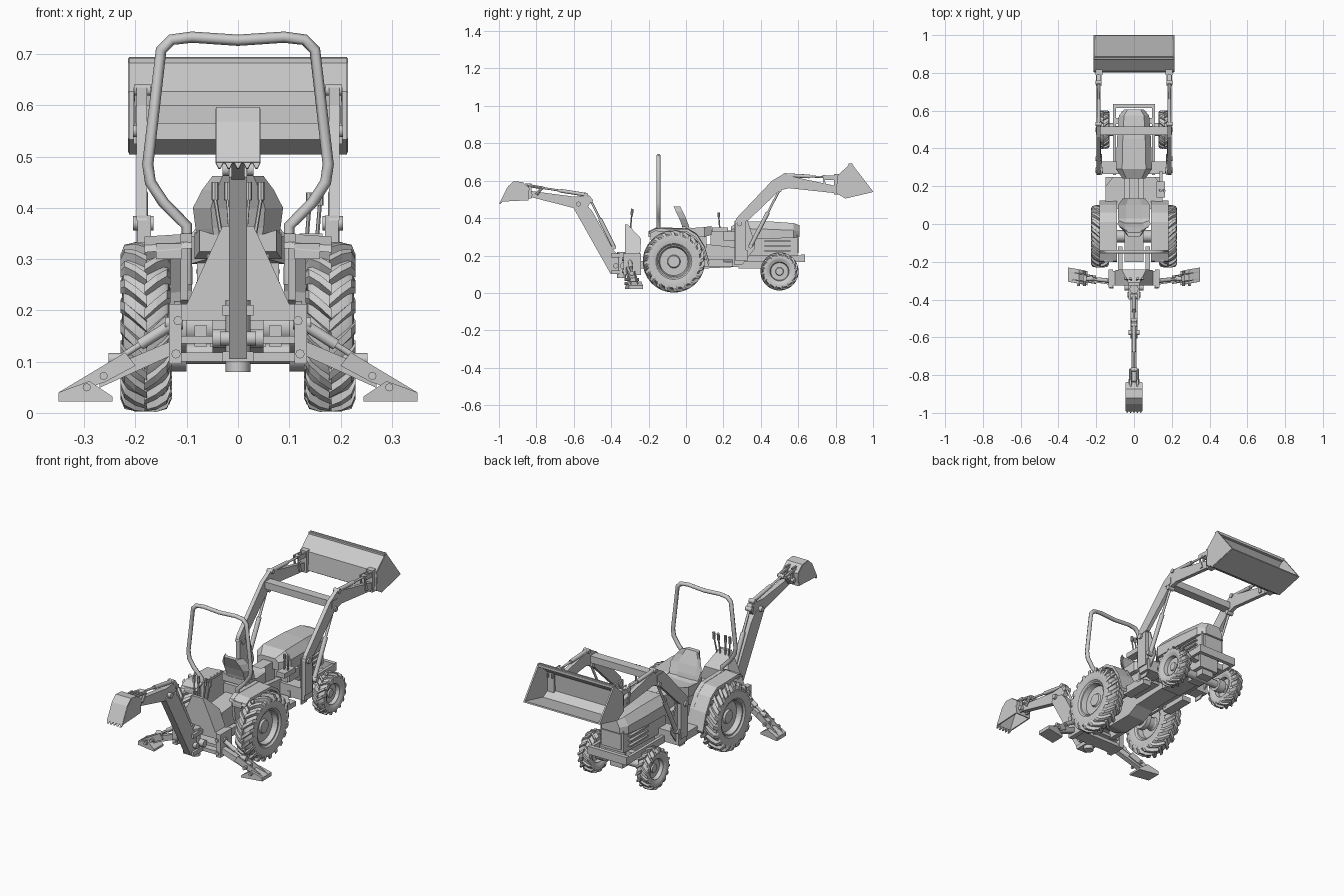
import bpy, bmesh, math
from mathutils import Vector

if "Cube" in bpy.data.objects:
    bpy.data.objects.remove(bpy.data.objects["Cube"])


def make(name, verts, faces, mirror=False, smooth=False):
    me = bpy.data.meshes.new(name)
    me.from_pydata([tuple(v) for v in verts], [], faces)
    bm = bmesh.new()
    bm.from_mesh(me)
    bmesh.ops.remove_doubles(bm, verts=bm.verts, dist=1e-5)
    bmesh.ops.recalc_face_normals(bm, faces=bm.faces)
    bm.to_mesh(me)
    bm.free()
    ob = bpy.data.objects.new(name, me)
    bpy.context.collection.objects.link(ob)
    if mirror:
        ob.modifiers.new("mirror", "MIRROR").use_mirror_merge = False
    if smooth:
        bpy.ops.object.select_all(action='DESELECT')
        ob.select_set(True)
        bpy.context.view_layer.objects.active = ob
        bpy.ops.object.shade_smooth_by_angle(angle=math.radians(35))
    return ob


def loft_data(rings, start=0):
    n = len(rings[0])
    faces = [[start + i * n + j, start + i * n + (j + 1) % n, start + (i + 1) * n + (j + 1) % n,
              start + (i + 1) * n + j] for i in range(len(rings) - 1) for j in range(n)]
    end = start + (len(rings) - 1) * n
    faces += [[start + j for j in range(n)], [end + j for j in range(n)]]
    return [p for r in rings for p in r], faces


def loft(name, rings, **k):
    return make(name, *loft_data(rings), **k)


def prism(name, prof, a, b, axis='x', **k):
    f = (lambda t, p: (t, p[0], p[1])) if axis == 'x' else (lambda t, p: (p[0], t, p[1]))
    return loft(name, [[f(t, p) for p in prof] for t in (a, b)], **k)


def box(name, x, y, z, **k):
    return prism(name, [(y[0], z[0]), (y[1], z[0]), (y[1], z[1]), (y[0], z[1])], x[0], x[1], **k)


def rod(name, p, q, r, n=12, r2=None, **k):
    p, q = Vector(p), Vector(q)
    rot = (q - p).to_track_quat('Z', 'Y')
    ring = lambda c, s: [c + rot @ Vector((s * math.cos(2 * math.pi * i / n), s * math.sin(2 * math.pi * i / n), 0))
                         for i in range(n)]
    return loft(name, [ring(p, r), ring(q, r2 or r)], smooth=n > 6, **k)


def ram(name, p, q, r, **k):
    # hydraulic cylinder: fat barrel, thin rod and cross pins
    m = Vector(p).lerp(Vector(q), 0.6)
    rod(name + "_barrel", p, m, r, **k)
    rod(name + "_rod", m, q, r * 0.55, **k)
    for i, c in enumerate((Vector(p), Vector(q))):
        d = Vector((r * 1.6, 0, 0))
        rod(f"{name}_pin_{i}", c - d, c + d, r * 1.1, **k)


def wheel(name, x, y, z, R, rim, h, lugs):
    # tyre carcass with dished rim, turned around the x axis
    c = R * 0.91
    half = [(.35, 0), (.35, rim * .35), (.15, rim * .4), (.15, rim * .85), (.7, rim * .93), (.72, rim),
            (.9, rim + .008), (1, rim * .5 + c * .5), (.95, c * .93), (.75, c * .98)]
    prof = half + [(0, c)] + [(-a, r) for a, r in half[::-1]]
    n = 32
    verts = [(x + a * h, y + r * math.cos(2 * math.pi * i / n), z + r * math.sin(2 * math.pi * i / n))
             for i in range(n) for a, r in prof]
    m = len(prof)
    faces = [[i * m + j, i * m + j + 1, (i + 1) % n * m + j + 1, (i + 1) % n * m + j]
             for i in range(n) for j in range(m - 1)]
    make(name + "_tyre_and_rim", verts, faces, mirror=True, smooth=True)
    # chevron lugs, staggered left and right
    verts, faces = [], []
    stations = [(-.05, 0, 1, .86), (.45, .13, 1, .86), (.9, .25, .965, .85), (1.06, .3, .86, .78)]
    for i in range(lugs):
        for s in (1, -1):
            base = 2 * math.pi * (i + (.5 if s < 0 else 0)) / lugs
            rings = []
            for u, da, ro, ri in stations:
                rings.append([(x + s * u * h, y + R * r * math.cos(base - da + w), z + R * r * math.sin(base - da + w))
                              for r, w in ((ri, -.09), (ro, -.055), (ro, .055), (ri, .09))])
            v, f = loft_data(rings, len(verts))
            verts += v
            faces += f
    make(name + "_lugs", verts, faces, mirror=True)


M = dict(mirror=True)
# Wheels and axles
wheel("rear_wheel", .18, -.065, .168, .166, .088, .046, 20)
wheel("front_wheel", .163, .5, .115, .102, .055, .032, 16)
rod("rear_axle", (-.17, -.065, .168), (.17, -.065, .168), .032)
rod("rear_axle_flange", (.1, -.065, .168), (.125, -.065, .168), .05, **M)
rod("front_axle", (-.15, .5, .115), (.15, .5, .115), .02)
rod("front_axle_hub", (.1, .5, .115), (.14, .5, .115), .034, **M)

# Chassis
prism("transmission", [(-.2, .13), (-.12, .1), (.02, .1), (.08, .13), (.3, .14), (.3, .24), (.02, .27), (-.2, .25)], -.05, .05)
box("engine_block", (-.055, .055), (.28, .57), (.13, .25))
box("front_axle_support", (-.035, .035), (.45, .56), (.1, .16))
box("frame_rail", (.095, .11), (.26, .635), (.165, .2), **M)
box("front_bumper", (-.11, .11), (.615, .635), (.165, .205))
box("rail_bracket", (.05, .1), (.53, .56), (.165, .195), **M)

# Hood: narrow lower panels and a faceted upper cover
loft("engine_side_panels", [[(-w, y, .2), (w, y, .2), (w, y, .31), (-w, y, .31)] for y, w in ((.28, .08), (.595, .065))])
hood = [(.24, .06, .3, .34, .355), (.29, .095, .29, .345, .383), (.45, .09, .29, .34, .382), (.575, .08, .295, .335, .373),
        (.607, .05, .3, .33, .362)]
loft("hood", [[(-w, y, a), (w, y, a), (w, y, b), (w * .66, y, c), (-w * .66, y, c), (-w, y, b)] for y, w, a, b, c in hood])
box("grille", (-.055, .055), (.59, .603), (.215, .295))
for i in range(3):
    box(f"side_vent_{i}", (.06, .082), (.42, .56), (.222 + i * .025, .23 + i * .025), **M)

# Operator platform
prism("floor_plate", [(-.15, .08), (.15, .08), (.15, .2), (.11, .25), (-.11, .25), (-.15, .2)], 0, .015, axis='y')
floor = bpy.data.objects["floor_plate"]
for v in floor.data.vertices:
    v.co = (v.co.x, v.co.z, .165 + v.co.y)
box("step", (.1, .15), (.1, .25), (.14, .166), **M)
box("control_column", (-.027, .027), (.13, .26), (.2, .335))
box("lever_box", (.12, .165), (.14, .225), (.325, .35))
box("lever_box_stand", (.135, .15), (.2, .28), (.28, .328))
for x in (.135, .155):
    rod("loader_lever", (x, .18, .35), (x + .005, .175, .41), .004, 6)
    rod("loader_lever_grip", (x + .005, .175, .405), (x + .005, .175, .43), .007, 8)

# Seat
pan = [(-.02, .075, .315, .345), (.03, .085, .3, .335), (.1, .085, .3, .34), (.135, .06, .31, .345)]
loft("seat_pan", [[(-w, y, a), (w, y, a), (w, y, b + .012), (w * .5, y, b), (-w * .5, y, b), (-w, y, b + .012)]
                  for y, w, a, b in pan])
back = [(.32, .07, .0), (.36, .083, -.01), (.4, .088, -.025), (.435, .07, -.042), (.462, .05, -.055)]
loft("seat_back", [[(-w, y + .025, z), (-w * .6, y - .012, z), (w * .6, y - .012, z), (w, y + .025, z),
                    (w * .6, y + .01, z), (-w * .6, y + .01, z)] for z, w, y in back])
box("seat_base", (-.06, .06), (-.03, .11), (.24, .31))

# Fenders: curved top strip and inner wall
fen = [(-.195, .333), (-.16, .35), (.01, .347), (.06, .315), (.1, .25), (.125, .165)]
loft("fender_top", [[(.09, y, z), (.182, y, z - .006), (.182, y - .006, z - .02), (.09, y - .006, z - .012)] for y, z in fen], **M)
prism("fender_wall", [(-.18, .22)] + fen + [(0, .165)], .098, .112, **M)
box("tail_lamp", (.11, .16), (-.2, -.19), (.3, .33), **M)

# Roll bar
half = [(.09, .733), (.13, .728), (.15, .708), (.176, .485), (.171, .45), (.145, .41), (.1, .365), (.1, .25)]
cu = bpy.data.curves.new("roll_bar", 'CURVE')
cu.dimensions = '3D'
cu.bevel_depth, cu.bevel_resolution = .011, 1
pts = [(-x, z) for x, z in half[::-1]] + [(0, .727)] + half
sp = cu.splines.new('POLY')
sp.points.add(len(pts) - 1)
for p, (x, z) in zip(sp.points, pts):
    p.co = (x, -.147, z, 1)
bar = bpy.data.objects.new("roll_bar", cu)
bpy.context.collection.objects.link(bar)
bpy.ops.object.select_all(action='DESELECT')
bar.select_set(True)
bpy.context.view_layer.objects.active = bar
bpy.ops.object.convert(target='MESH')

# Front loader: posts, arms, cylinders
prism("loader_post", [(.26, .15), (.3, .15), (.37, .24), (.37, .26), (.33, .385), (.26, .385)], .17, .176, **M)
box("loader_post_core", (.176, .196), (.262, .32), (.2, .385), **M)
box("loader_mount", (.05, .19), (.265, .33), (.17, .23), **M)
rod("loader_arm_pivot", (.165, .285, .37), (.205, .285, .37), .014, **M)
prism("loader_arm", [(.26, .375), (.27, .4), (.46, .6), (.52, .635), (.57, .622), (.81, .57), (.81, .532), (.55, .56),
                     (.5, .548), (.33, .385)], .178, .198, **M)
box("loader_cross_beam", (-.2, .2), (.47, .515), (.565, .6))
ram("lift_cylinder", (.187, .345, .25), (.187, .5, .55), .011, **M)
ram("tilt_cylinder", (.187, .53, .63), (.187, .75, .618), .01, **M)
for x in (.172, .196):
    prism("tilt_link", [(.73, .63), (.83, .625), (.83, .605), (.74, .605), (.76, .55), (.74, .55)], x, x + .006, **M)

# Loader bucket
lb = [(.885, .692), (.812, .625), (.806, .535), (.853, .508), (1, .543)]
prism("loader_bucket_side", lb, .207, .215, **M)


def sheet(name, prof, w, t):
    n = len(prof)
    ob = make(name, [(s * w, y, z) for s in (-1, 1) for y, z in prof], [[i, i + 1, n + i + 1, n + i] for i in range(n - 1)])
    mod = ob.modifiers.new("thickness", "SOLIDIFY")
    mod.thickness, mod.offset = t, 0


sheet("loader_bucket_shell", lb, .213, .007)
box("loader_bucket_top_rib", (-.213, .213), (.87, .89), (.678, .692))
box("loader_bucket_bracket", (.168, .204), (.79, .82), (.525, .635), **M)

# Backhoe base frame and tapered console
for i, (a, b) in enumerate(((.18, .212), (.135, .15), (.1, .118))):
    box(f"backhoe_cross_bar_{i}", (-.12, .12), (-.325, -.25), (a, b))
box("backhoe_end_plate", (.11, .135), (-.335, -.24), (.095, .212), **M)
for x, z in ((.117, .18), (.121, .115)):
    rod("end_plate_bolt", (x, -.342, z), (x, -.33, z), .009, 8, **M)
box("hitch_arm", (.06, .085), (-.26, -.12), (.13, .17), **M)
loft("backhoe_console", [[(-w, -.325, z), (w, -.325, z), (w, y, z), (-w, y, z)]
                         for z, w, y in ((.212, .1, -.245), (.29, .065, -.24), (.365, .03, -.31))])
for x in (-.045, -.02, .02, .045):
    rod("backhoe_lever", (x * .6, -.3, .31), (x, -.29, .42), .004, 6)
    rod("backhoe_lever_knob", (x, -.29, .415), (x, -.287, .45), .007, 8)

# Stabilizer legs with feet
loft("stabilizer_leg", [[(x, y - .014, z - h), (x, y + .014, z - h), (x, y + .014, z + h), (x, y - .014, z + h)]
                        for x, y, z, h in ((.11, -.31, .135, .014), (.27, -.285, .065, .016))], **M)
for d in (-.022, .016):
    loft("stabilizer_leg_guard", [[(x, y + d + t, z) for x, y, z in ((.2, -.296, .092), (.22, -.293, .118), (.35, -.272, .04),
                                   (.345, -.273, .03), (.26, -.286, .06))] for t in (0, .006)], **M)
ram("stabilizer_cylinder", (.125, -.3, .175), (.235, -.29, .105), .011, **M)
loft("stabilizer_foot", [[(.245, y, .022), (.35, y + .02, .022), (.35, y + .02, .04), (.29, y + .01, .062), (.245, y, .032)]
                         for y in (-.325, -.25)], **M)
for x, z in ((.262, .072), (.295, .05)):
    rod("foot_pin", (x, -.328, z), (x, -.25, z), .008, 8, **M)

# Swing post and boom
rod("swing_post", (0, -.345, .08), (0, -.345, .22), .024)
for z in (.1, .19):
    box("swing_bracket", (-.03, .03), (-.4, -.3), (z, z + .02))
rod("swing_cylinder", (.05, -.335, .145), (-.05, -.335, .145), .018)
rod("boom_pivot", (-.035, -.375, .145), (.035, -.375, .145), .014)
prism("boom", [(-.405, .105), (-.352, .105), (-.352, .195), (-.385, .225), (-.5, .435), (-.53, .47), (-.59, .48), (-.605, .46)],
      -.018, .018)
ram("boom_cylinder", (0, -.385, .245), (0, -.51, .495), .011)

# Dipper stick, ram and bucket linkage
prism("dipper_stick", [(-.605, .455), (-.53, .455), (-.5, .495), (-.515, .52), (-.6, .515), (-.83, .545), (-.84, .515)], -.013, .013)
rod("stick_pivot", (-.03, -.575, .475), (.03, -.575, .475), .013)
ram("bucket_cylinder", (0, -.535, .525), (0, -.77, .562), .01)
for s in (-1, 1):
    rod("bucket_link", (s * .018, -.77, .562), (s * .018, -.85, .575), .008, 8)
    rod("guide_link", (s * .018, -.77, .562), (s * .018, -.8, .525), .008, 8)
    box("bucket_ear", (s * .018 - .004, s * .018 + .004), (-.86, -.825), (.505, .585))
rod("bucket_pin", (-.03, -.832, .525), (.03, -.832, .525), .011)

# Backhoe bucket with teeth
bb = [(-.99, .488), (-.95, .567), (-.92, .594), (-.875, .59), (-.84, .56), (-.845, .495)]
prism("backhoe_bucket_side", bb, .038, .044, **M)
sheet("backhoe_bucket_shell", bb, .043, .006)
for i in range(5):
    x = -.036 + i * .018
    loft(f"bucket_tooth_{i}", [[(x - w, -.988 - d, .49 - d), (x + w, -.988 - d, .49 - d), (x + w, -.98 - d, .488 - d),
                                (x - w, -.98 - d, .488 - d)] for w, d in ((.008, 0), (.002, .012))])
